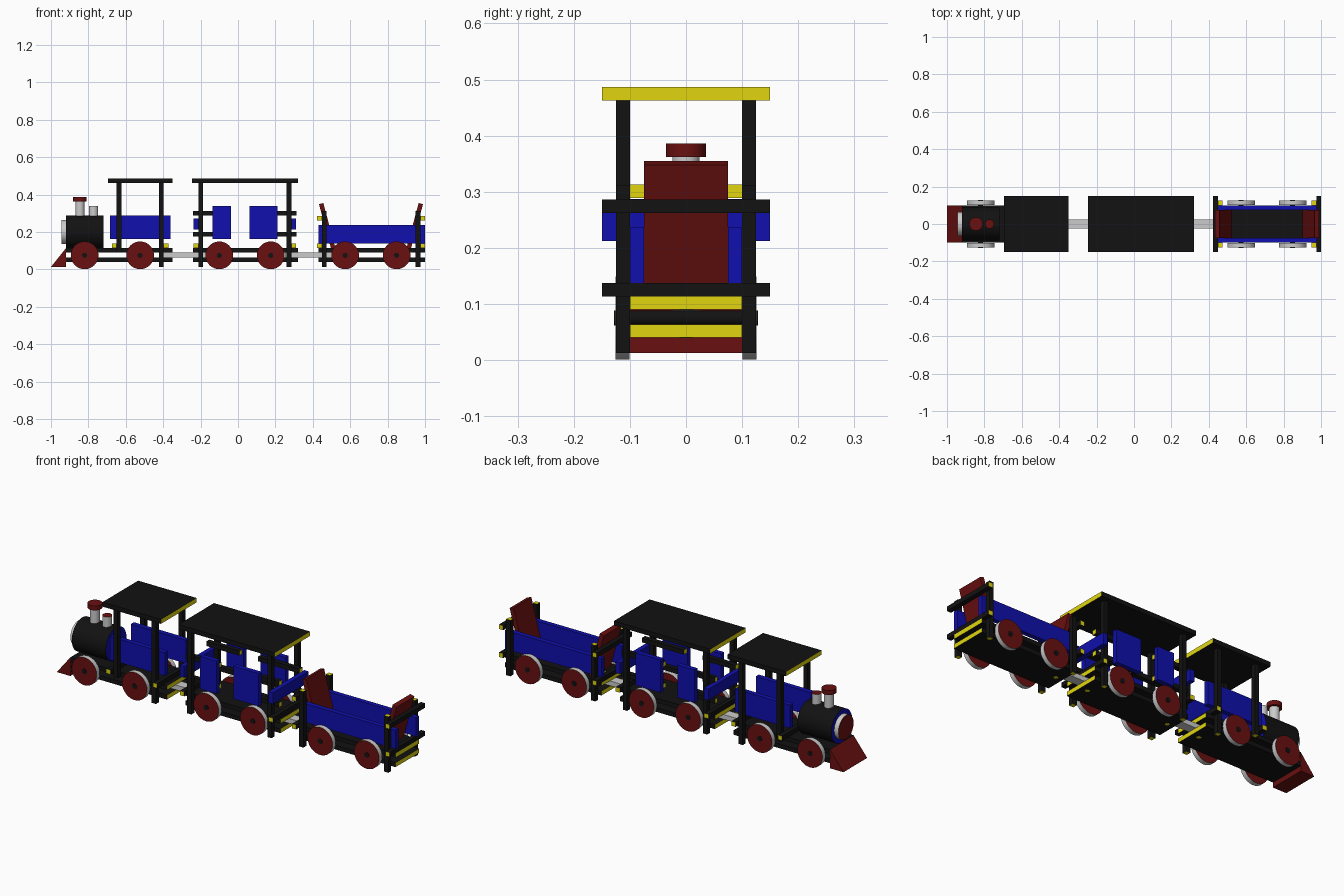
import bpy, bmesh
from mathutils import Vector, Matrix

if "Cube" in bpy.data.objects:
    bpy.data.objects.remove(bpy.data.objects["Cube"])


def mat(name, rgb):
    m = bpy.data.materials.new(name)
    m.diffuse_color = (*rgb, 1)
    m.use_nodes = True
    m.node_tree.nodes["Principled BSDF"].inputs["Base Color"].default_value = m.diffuse_color
    return m


BLACK = mat("black", (.006, .006, .006))
RED = mat("red", (.14, .005, .005))
BLUE = mat("blue", (.005, .005, .42))
YELLOW = mat("yellow", (.75, .67, .005))
GREY = mat("grey", (.6, .6, .6))


def finish(bm, name, side, cap=None, axis=None):
    """Turn a bmesh into an object; faces along the axis get the cap colour."""
    bmesh.ops.recalc_face_normals(bm, faces=bm.faces)
    if cap:
        for f in bm.faces:
            f.material_index = int(abs(f.normal[axis]) > .9)
    me = bpy.data.meshes.new(name)
    bm.to_mesh(me)
    bm.free()
    me.materials.append(side)
    if cap:
        me.materials.append(cap)
    ob = bpy.data.objects.new(name, me)
    bpy.context.collection.objects.link(ob)
    return ob


def box(name, x, y, z, side, cap=None, axis=None):
    bm = bmesh.new()
    lo, hi = Vector((x[0], y[0], z[0])), Vector((x[1], y[1], z[1]))
    bmesh.ops.create_cube(bm, size=1)
    for v in bm.verts:
        v.co = Vector(hi[i] if v.co[i] > 0 else lo[i] for i in range(3))
    return finish(bm, name, side, cap, axis)


def pair(name, x, y, z, side, cap=None, axis=None):
    """Matching boxes on the front and back sides."""
    box("front_" + name, x, (-y[1], -y[0]), z, side, cap, axis)
    box("back_" + name, x, y, z, side, cap, axis)


def cyl(name, c, r, length, axis, side, cap=None, n=48):
    bm = bmesh.new()
    bmesh.ops.create_cone(bm, cap_ends=True, segments=n, radius1=r, radius2=r, depth=length)
    rot = [Matrix.Rotation(1.5707963, 4, 'Y'), Matrix.Rotation(1.5707963, 4, 'X'), Matrix()][axis]
    bmesh.ops.transform(bm, matrix=Matrix.Translation(c) @ rot, verts=bm.verts)
    for f in bm.faces:
        f.smooth = len(f.verts) == 4
    for e in bm.edges:
        e.smooth = all(f.smooth for f in e.link_faces)
    return finish(bm, name, side, cap, axis)


def prism(name, pts, y, side):
    """Extrude an xz outline symmetrically to +-y."""
    bm = bmesh.new()
    f = bm.faces.new([bm.verts.new((px, -y, pz)) for px, pz in pts])
    g = bmesh.ops.extrude_face_region(bm, geom=[f])["geom"]
    bmesh.ops.translate(bm, vec=(0, 2 * y, 0), verts=[v for v in g if isinstance(v, bmesh.types.BMVert)])
    return finish(bm, name, side)


OUT, IN = (.1, .125), (.075, .1)     # post layer and panel layer in y


def chassis(car, x0, x1, wheels, pins):
    # two planks with axles between them, wheels outside
    box(car + "_deck", (x0, x1), (-.1, .1), (.09, .113), BLACK, YELLOW, 0)
    box(car + "_under_plank", (x0, x1), (-.1, .1), (.04, .063), BLACK, YELLOW, 0)
    for i, x in enumerate(wheels):
        cyl(f"{car}_axle_{i}", (x, 0, .075), .0135, .256, 1, BLACK, n=24)
        for s in (-1, 1):
            cyl(f"{car}_wheel_{i}", (x, s * .1135, .075), .074, .025, 1, GREY, RED)
    for x in pins:
        cyl(car + "_coupling_pin", (x, 0, .077), .012, .076, 2, BLACK, YELLOW, 24)


def posts(car, x, out, z0, z1, bars):
    # pair of posts and the crossbars fixed to their outer face
    pair(car + "_post", (x - .0125, x + .0125), OUT, (z0, z1), BLACK, YELLOW, 2)
    a, b = sorted((x + out * .0125, x + out * .0375))
    for z in bars:
        box(car + "_crossbar", (a, b), (-.15, .15), (z, z + .024), BLACK, YELLOW, 1)
    return a, b


# locomotive
chassis("engine", -.92, -.35, (-.82, -.523), (-.39,))
prism("cowcatcher", [(-1, .013), (-.92, .013), (-.92, .113)], .1, RED)
cyl("boiler", (-.82, 0, .2), .088, .2, 0, BLACK, BLUE, 64)
cyl("boiler_front", (-.932, 0, .2), .064, .026, 0, GREY, RED)
cyl("chimney", (-.845, 0, .32), .024, .09, 2, GREY)
cyl("chimney_cap", (-.845, 0, .374), .036, .024, 2, RED)
cyl("steam_dome", (-.772, 0, .305), .024, .07, 2, GREY, RED)
pair("cab_panel", (-.685, -.36), IN, (.163, .287), BLUE)
posts("cab_front", -.636, -1, .09, .463, (.113,))
posts("cab_rear", -.41, 1, .013, .463, (.113,))
box("cab_roof", (-.695, -.35), (-.15, .15), (.463, .487), BLACK, YELLOW, 0)

# passenger carriage
chassis("carriage", -.24, .32, (-.1, .175), (-.2, .28))
for x, s in ((-.2, -1), (.273, 1)):
    a, b = posts("carriage", x, s, .013, .463, (.113,))
    box("carriage_end_board", (a, b), (-.15, .15), (.212, .272), BLUE)
for z in (.175, .289):
    for x in ((-.24, -.045), (.065, .312)):
        pair("side_rail", x, IN, (z, z + .024), BLACK, YELLOW, 0)
pair("narrow_panel", (-.137, -.038), OUT, (.163, .338), BLUE)
pair("wide_panel", (.062, .21), OUT, (.163, .338), BLUE)
box("carriage_roof", (-.247, .32), (-.15, .15), (.463, .487), BLACK, YELLOW, 0)

# open wagon
chassis("wagon", .43, 1, (.573, .848), (.47,))
for x, s in ((.461, -1), (.9625, 1)):
    posts("wagon", x, s, .013, .312, (.113, .262))
pair("wagon_side", (.43, 1), IN, (.137, .237), BLUE)
for m in (lambda x: x, lambda x: 1.422 - x):     # leaning seat backs, mirrored
    pts = [(.497, .113), (.521, .113), (.456, .355), (.433, .348)]
    prism("seat_back", [(m(x), z) for x, z in pts], .075, RED)

# couplings
box("front_coupling", (-.42, -.17), (-.025, .025), (.064, .089), GREY)
box("rear_coupling", (.25, .5), (-.025, .025), (.064, .089), GREY)
